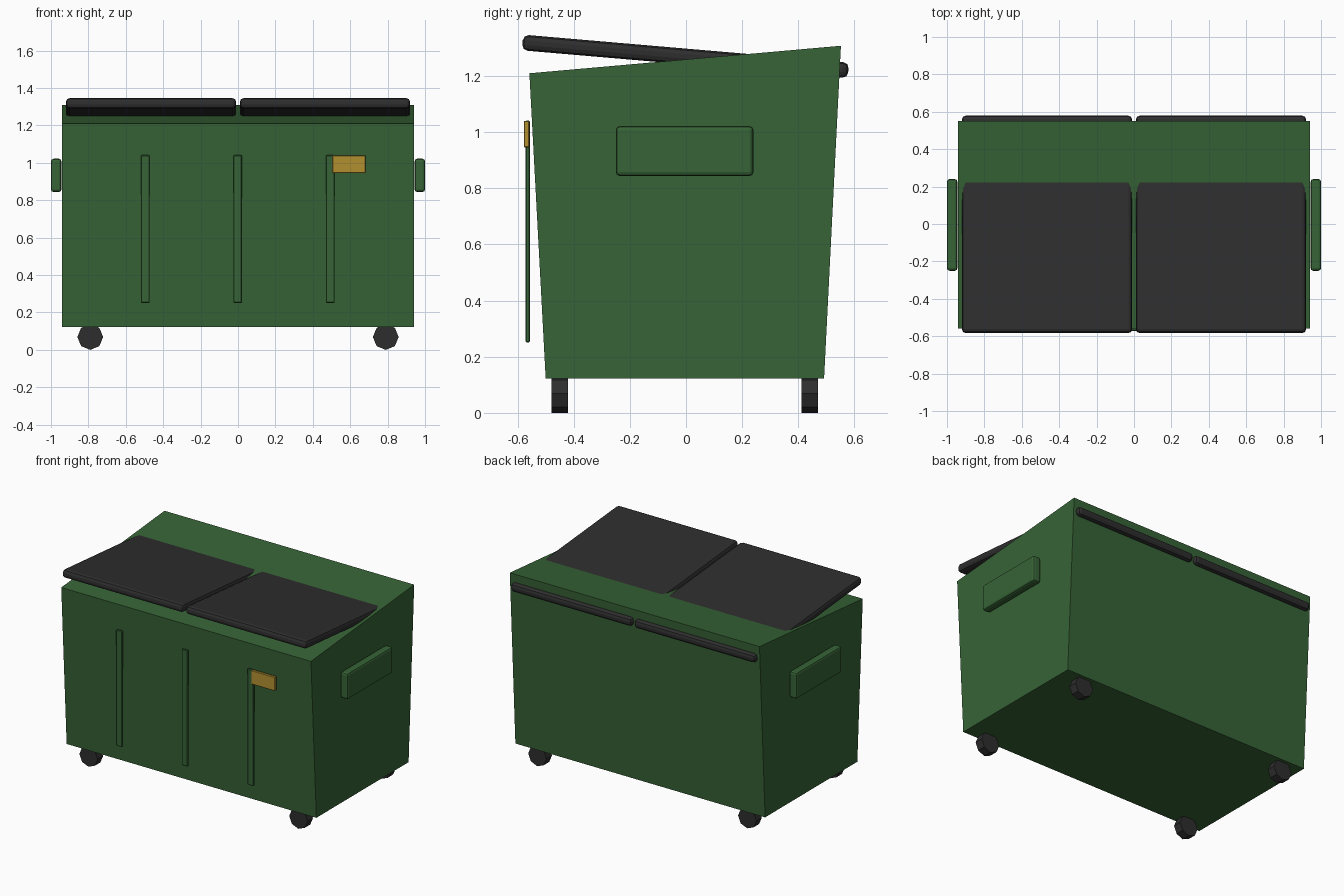
import bpy
import bmesh
import math
from mathutils import Matrix

default = bpy.data.objects.get("Cube")
if default:
    bpy.data.objects.remove(default, do_unlink=True)


def make_material(name, rgb):
    mat = bpy.data.materials.new(name)
    mat.use_nodes = True
    mat.diffuse_color = (*rgb, 1)
    mat.node_tree.nodes["Principled BSDF"].inputs["Base Color"].default_value = (*rgb, 1)
    return mat


green = make_material("green paint", (0.037, 0.125, 0.037))
black = make_material("black plastic", (0.027, 0.027, 0.027))
yellow = make_material("yellow label", (0.45, 0.28, 0.03))


def finish(name, bm, mat, bevel=0, segments=1):
    bmesh.ops.recalc_face_normals(bm, faces=bm.faces)
    mesh = bpy.data.meshes.new(name)
    bm.to_mesh(mesh)
    bm.free()
    mesh.materials.append(mat)
    obj = bpy.data.objects.new(name, mesh)
    bpy.context.collection.objects.link(obj)
    if bevel:
        mod = obj.modifiers.new("bevel", 'BEVEL')
        mod.width = bevel
        mod.segments = segments
    return obj


def box(name, center, size, mat, bevel=0, segments=1):
    bm = bmesh.new()
    bmesh.ops.create_cube(bm, size=1, matrix=Matrix.Diagonal((*size, 1)))
    obj = finish(name, bm, mat, bevel, segments)
    obj.location = center
    return obj


# Tapered container: side profile extruded across the width
bm = bmesh.new()
profile = [(-0.5, 0.123), (0.492, 0.123), (0.552, 1.308), (-0.558, 1.21)]
side = bm.faces.new([bm.verts.new((-0.94, y, z)) for y, z in profile])
extruded = bmesh.ops.extrude_face_region(bm, geom=[side])["geom"]
bmesh.ops.translate(bm, vec=(1.88, 0, 0),
                    verts=[v for v in extruded if isinstance(v, bmesh.types.BMVert)])
finish("container_body", bm, green)

# Mirrored lids, side pockets and wheels
for sign, label in ((-1, "right"), (1, "left")):
    lid = box(f"{label}_lid", (sign * 0.465, -0.002, 1.27), (0.91, 1.165, 0.056),
              black, 0.02, 2)
    lid.rotation_euler.x = -math.radians(4.9)

    box(f"{label}_lift_pocket", (sign * 0.972, -0.005, 0.933), (0.056, 0.49, 0.178),
        green, 0.014, 2)

    for y, end in ((-0.45, "front"), (0.441, "back")):
        bm = bmesh.new()
        bmesh.ops.create_cone(bm, cap_ends=True, segments=8, radius1=0.069,
                              radius2=0.069, depth=0.058,
                              matrix=Matrix.Rotation(math.pi / 2, 4, 'X'))
        wheel = finish(f"{end}_{label}_wheel", bm, black)
        wheel.location = (sign * 0.79, y, 0.069)

# Upright ribs on the front
for x, label in ((-0.496, "right"), (-0.002, "middle"), (0.493, "left")):
    box(f"{label}_front_rib", (x, -0.564, 0.646), (0.046, 0.016, 0.79), green, 0.004)

# Small label plate
box("label_plate", (0.593, -0.568, 0.993), (0.176, 0.02, 0.095), yellow, 0.003)
